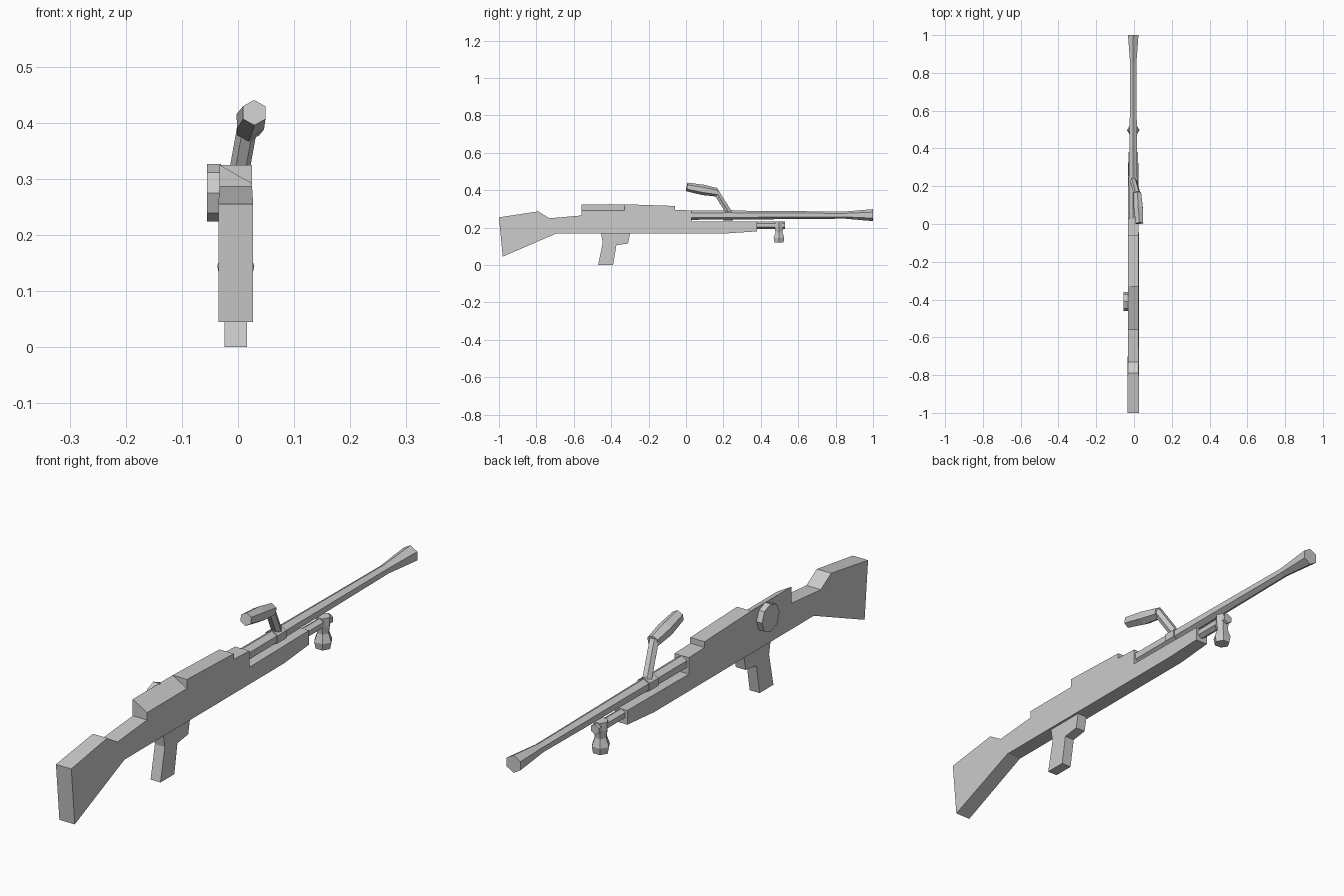
import bpy, bmesh, math
from mathutils import Vector

if "Cube" in bpy.data.objects:
    bpy.data.objects.remove(bpy.data.objects["Cube"])

CX = -0.004  # centre line of the main parts


def finish(name, bm):
    bmesh.ops.remove_doubles(bm, verts=bm.verts, dist=1e-5)
    bmesh.ops.recalc_face_normals(bm, faces=bm.faces)
    me = bpy.data.meshes.new(name)
    bm.to_mesh(me)
    bm.free()
    ob = bpy.data.objects.new(name, me)
    bpy.context.collection.objects.link(ob)
    return ob


def loft(name, rings):
    """Skin a list of closed point rings and cap both ends."""
    bm = bmesh.new()
    loops = [[bm.verts.new(p) for p in r] for r in rings]
    n = len(loops[0])
    for a, b in zip(loops, loops[1:]):
        for i in range(n):
            j = (i + 1) % n
            bm.faces.new((a[i], a[j], b[j], b[i]))
    bm.faces.new(loops[0])
    bm.faces.new(loops[-1])
    return finish(name, bm)


def rod(name, stations, up, sides=6):
    """Faceted rod through (centre, radius) stations, one corner towards 'up'."""
    axis = (Vector(stations[-1][0]) - Vector(stations[0][0])).normalized()
    side = axis.cross(Vector(up)).normalized()
    top = side.cross(axis)
    angles = [2 * math.pi * i / sides for i in range(sides)]
    return loft(name, [[Vector(c) + r * (math.cos(a) * top + math.sin(a) * side)
                        for a in angles] for c, r in stations])


Z, X = (0, 0, 1), (1, 0, 0)

# Stock, receiver and fore-end; the right side has a lowered, sloping top
before = [(-0.98, 0.045), (-1.0, 0.255), (-0.79, 0.287), (-0.73, 0.25), (-0.56, 0.265)]
left_step = [(-0.56, 0.325), (-0.33, 0.325), (-0.33, 0.325)]
right_step = [(-0.56, 0.292), (-0.33, 0.292), (-0.33, 0.325)]
after = [(-0.06, 0.316), (-0.06, 0.295), (0.03, 0.292), (0.03, 0.232),
         (0.38, 0.232), (0.38, 0.18), (0.23, 0.17), (-0.69, 0.17)]


def body_side(step, sign):
    half = lambda y: 0.031 if y < -0.9 else 0.025 if y > 0.3 else 0.029
    return [(CX + sign * half(y), y, z) for y, z in before + step + after]


loft("body", [body_side(left_step, -1), body_side(right_step, 1)])

# Pistol grip with trigger block
grip = [(-0.47, 0), (-0.39, 0), (-0.372, 0.106), (-0.31, 0.115),
        (-0.298, 0.175), (-0.455, 0.175), (-0.445, 0.12)]
loft("pistol_grip", [[(CX + s * 0.02, y, z) for y, z in grip] for s in (-1, 1)])

# Round cover on the left side
rod("side_disc", [((-0.03, -0.41, 0.275), 0.051), ((-0.055, -0.41, 0.275), 0.051)], Z, 8)

# Barrel with flared muzzle, and the collar carrying the handle
rod("barrel", [((CX, 0.02, 0.267), 0.025), ((CX, 0.24, 0.267), 0.024),
               ((CX, 0.85, 0.267), 0.019), ((CX, 1.0, 0.267), 0.032)], Z)
rod("handle_collar", [((CX, 0.2, 0.267), 0.028), ((CX, 0.25, 0.267), 0.028)], Z)

# Carrying handle
rod("handle_strut", [((CX, 0.232, 0.278), 0.018), ((0.017, 0.158, 0.395), 0.018)], X)
rod("handle_grip", [((0.018, 0.165, 0.389), 0.023), ((0.022, 0.09, 0.402), 0.028),
                    ((0.029, 0.004, 0.418), 0.023)], Z)

# Gas tube under the barrel and the folded foot
rod("gas_tube", [((CX, 0.37, 0.213), 0.019), ((CX, 0.53, 0.213), 0.019)], Z)
rod("front_foot", [((CX, 0.497, 0.234), 0.026), ((CX, 0.497, 0.205), 0.026),
                   ((CX, 0.497, 0.175), 0.022), ((CX, 0.497, 0.145), 0.033),
                   ((CX, 0.497, 0.12), 0.028)], X)
